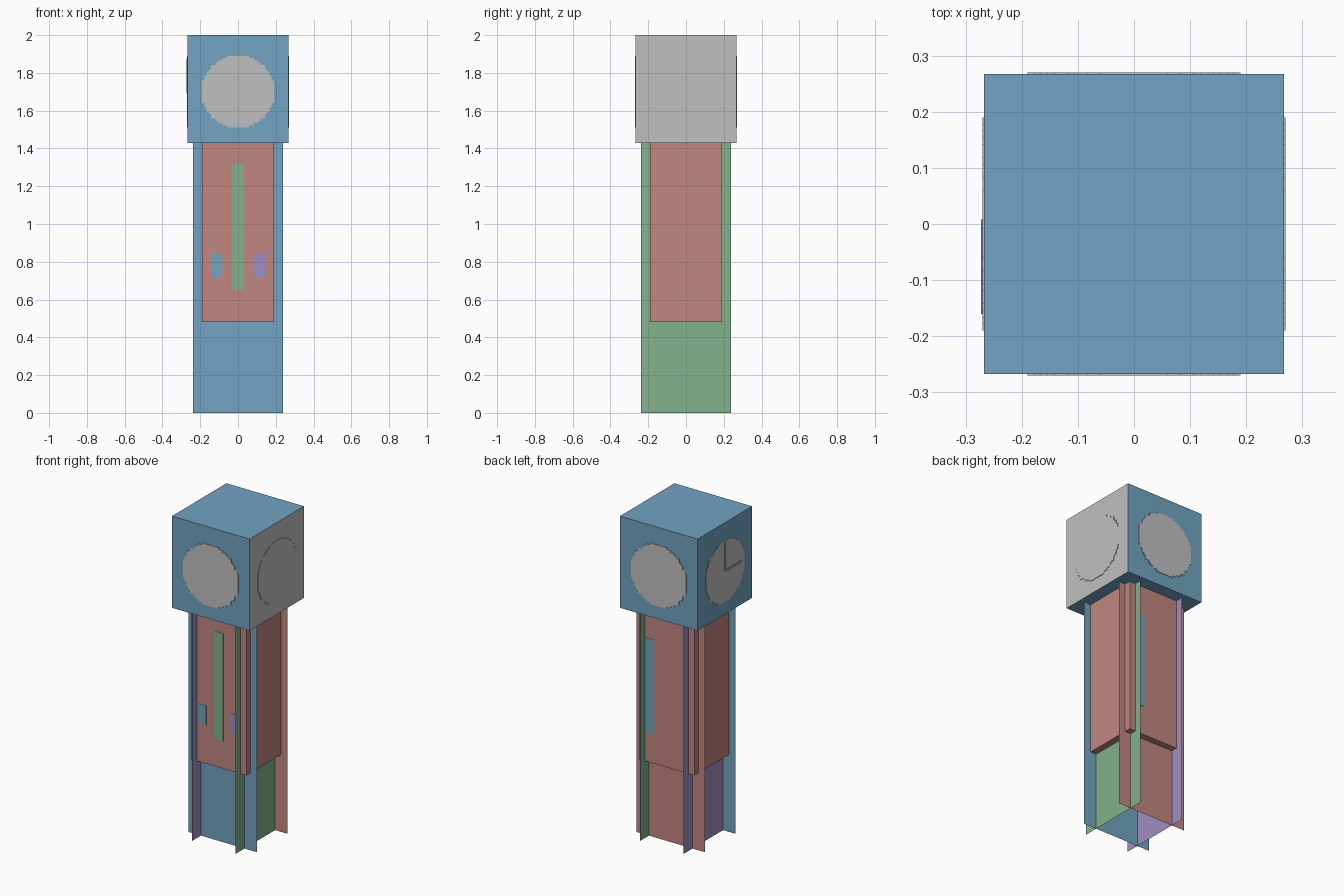
import bpy, bmesh, math
from mathutils import Matrix, Vector

cube = bpy.data.objects.get("Cube")
if cube:
    bpy.data.objects.remove(cube, do_unlink=True)


def material(name, rgb):
    def lin(c):
        c /= 255
        return c / 12.92 if c <= 0.04045 else ((c + 0.055) / 1.055) ** 2.4
    col = (*[lin(c) for c in rgb], 1)
    m = bpy.data.materials.new(name)
    m.use_nodes = True
    m.diffuse_color = col
    m.node_tree.nodes["Principled BSDF"].inputs["Base Color"].default_value = col
    return m


BLUE = material("blue", (114, 164, 193))
RED = material("dusty red", (193, 134, 128))
GREEN = material("green", (130, 178, 140))
PURPLE = material("purple", (158, 143, 192))
GREY = material("light grey", (192, 192, 192))


def finish(name, bm, mats):
    me = bpy.data.meshes.new(name)
    bm.to_mesh(me)
    bm.free()
    for m in mats:
        me.materials.append(m)
    ob = bpy.data.objects.new(name, me)
    bpy.context.collection.objects.link(ob)
    return ob


def box(name, lo, hi, mat, turn=0):
    """Box between two corners, turned about z by a number of quarter turns."""
    lo, hi = Vector(lo), Vector(hi)
    bm = bmesh.new()
    bmesh.ops.create_cube(bm, size=1, matrix=Matrix.Translation((lo + hi) / 2)
                          @ Matrix.Diagonal((*(hi - lo), 1)))
    bm.transform(Matrix.Rotation(turn * math.pi / 2, 4, 'Z'))
    return finish(name, bm, [mat])


def pane(name, mat, turn):
    """Upright sheet that runs past the corners."""
    bm = bmesh.new()
    bm.faces.new([bm.verts.new(p) for p in
                  ((-.237, -.15, 0), (.237, -.15, 0), (.237, -.15, 1.44), (-.237, -.15, 1.44))])
    bm.transform(Matrix.Rotation(turn * math.pi / 2, 4, 'Z'))
    return finish(name, bm, [mat])


def dial(name, turn):
    """Round plate with a stepped edge."""
    n, step = 16, 0.19 / 16
    right = []
    for j in range(n - 1, -n - 1, -1):
        w = min(n, round(math.sqrt(16.3 ** 2 - (j + 0.5) ** 2)))
        for z in (j + 1, j):
            # collapse points in the middle of a straight run
            if len(right) > 1 and right[-1][0] == w == right[-2][0]:
                right[-1] = (w, z)
            elif not right or right[-1] != (w, z):
                right.append((w, z))
    outline = right + [(-w, z) for w, z in reversed(right)]
    bm = bmesh.new()
    face = bm.faces.new([bm.verts.new((w * step, -0.27, 1.70 + z * step)) for w, z in outline])
    ext = bmesh.ops.extrude_face_region(bm, geom=[face])
    bmesh.ops.translate(bm, vec=(0, 0.004, 0),
                        verts=[v for v in ext["geom"] if isinstance(v, bmesh.types.BMVert)])
    bmesh.ops.recalc_face_normals(bm, faces=bm.faces)
    bm.transform(Matrix.Rotation(turn * math.pi / 2, 4, 'Z'))
    return finish(name, bm, [GREY])


# Head: blue cube with one grey side
head = box("head", (-.267, -.267, 1.43), (.267, .267, 2), BLUE)
head.data.materials.append(GREY)
for p in head.data.polygons:
    p.material_index = 1 if p.normal.x > 0.9 else 0

# Dials and the four crossing panes, turning front, left, back, right
for turn, (side, mat) in enumerate([("front", BLUE), ("left", GREEN),
                                    ("back", RED), ("right", PURPLE)]):
    dial(side + "_dial", turn)
    pane(side + "_pane", mat, turn)

# Hands on the model's right dial
box("minute_hand", (-.008, -.273, 1.70), (.008, -.269, 1.875), GREEN, 3)
box("hour_hand", (0, -.273, 1.692), (.16, -.269, 1.708), PURPLE, 3)

# Case body
box("case", (-.19, -.19, .48), (.19, .19, 1.435), RED)

# Hanging weights and pendulum strips
box("weight_blue", (-.143, -.192, .72), (-.085, -.188, .84), BLUE)
box("weight_purple", (.08, -.192, .72), (.143, -.188, .84), PURPLE)
box("pendulum_strip", (-.035, -.192, .65), (.032, -.188, 1.32), GREEN)
box("back_strip", (.086, .188, .66), (.148, .192, 1.25), BLUE)
